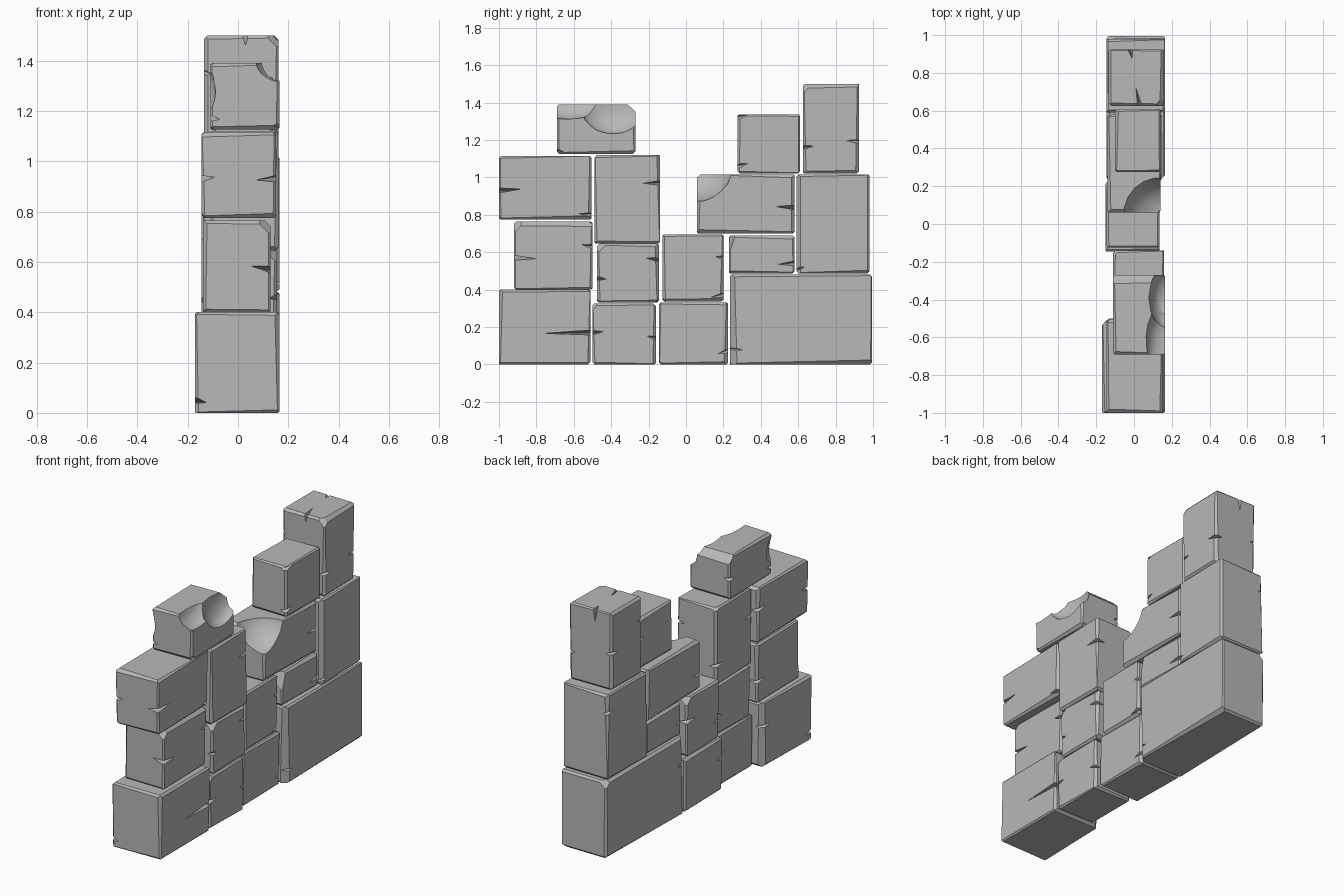
import bpy, bmesh, random
from mathutils import Vector, Matrix, Euler
from itertools import product

random.seed(4)
if "Cube" in bpy.data.objects:
    bpy.data.objects.remove(bpy.data.objects["Cube"])

stone_grey = bpy.data.materials.new("stone grey")
stone_grey.use_nodes = True
stone_grey.diffuse_color = (0.48, 0.48, 0.48, 1)
stone_grey.node_tree.nodes["Principled BSDF"].inputs["Base Color"].default_value = (0.48, 0.48, 0.48, 1)


def make_object(name, bm):
    bmesh.ops.recalc_face_normals(bm, faces=bm.faces)
    mesh = bpy.data.meshes.new(name)
    bm.to_mesh(mesh)
    bm.free()
    obj = bpy.data.objects.new(name, mesh)
    bpy.context.collection.objects.link(obj)
    return obj


def slice_off(bm, point, normal):
    """Cut away everything beyond a plane and cap the hole."""
    geom = bm.verts[:] + bm.edges[:] + bm.faces[:]
    cut = bmesh.ops.bisect_plane(bm, geom=geom, plane_co=point, plane_no=normal, clear_outer=True)
    edges = [e for e in cut["geom_cut"] if isinstance(e, bmesh.types.BMEdge)]
    if len(edges) > 2:
        bmesh.ops.contextual_create(bm, geom=edges)


def add_crack(bm, at, radii, tilt):
    """Thin eight-sided splinter used to split an edge."""
    turn = Euler(tilt).to_matrix()
    verts = []
    for axis in range(3):
        for sign in (-1, 1):
            tip = Vector((0, 0, 0))
            tip[axis] = sign * radii[axis]
            verts.append(bm.verts.new(Vector(at) + turn @ tip))
    bmesh.ops.convex_hull(bm, input=verts)


def add_gouge(bm, at, radii):
    """Rounded lump used to scoop out a broken corner."""
    lump = bmesh.ops.create_icosphere(bm, subdivisions=3, radius=1,
                                      matrix=Matrix.LocRotScale(Vector(at), None, Vector(radii)))
    for v in lump["verts"]:
        v.co += Vector([random.uniform(-0.003, 0.003) for _ in range(3)])


def subtract(obj, bm):
    cutter = make_object("cutter", bm)
    cutter.hide_render = True
    mod = obj.modifiers.new("cut", "BOOLEAN")
    mod.operation, mod.solver, mod.object = "DIFFERENCE", "EXACT", cutter
    bpy.context.view_layer.update()
    graph = bpy.context.evaluated_depsgraph_get()
    result = bpy.data.meshes.new_from_object(obj.evaluated_get(graph))
    obj.modifiers.clear()
    obj.data = result
    bpy.data.objects.remove(cutter)


def stone(name, x, y, z, cracks=(), chips=(), gouges=()):
    """Chiselled block. cracks: (x side, y side, height, length);
    chips: (direction, depth); gouges: (centre, radii)."""
    low, high = Vector((x[0], y[0], z[0])), Vector((x[1], y[1], z[1]))
    mid, half = (low + high) / 2, (high - low) / 2
    bm = bmesh.new()
    bmesh.ops.create_cube(bm, size=2, matrix=Matrix.LocRotScale(mid, None, half))

    # Uneven chamfer on all twelve edges
    edge_cuts = [(d, random.uniform(0.005, 0.011))
                 for d in product((-1, 0, 1), repeat=3) if d.count(0) == 1]
    for direction, depth in edge_cuts + list(chips):
        d = Vector(direction)
        side = Vector([(c > 0) - (c < 0) for c in d])
        wobble = Vector([random.uniform(-0.025, 0.025) for _ in range(3)])
        corner = mid + Vector([h * s for h, s in zip(half, side)])
        normal = (d.normalized() + wobble).normalized()
        slice_off(bm, corner - d.normalized() * depth, normal)
    obj = make_object(name, bm)

    # Splits that open on the upright edges
    if cracks:
        cut = bmesh.new()
        for sx, sy, height, length in cracks:
            at = (mid.x + sx * half.x, mid.y + sy * half.y, height)
            tilt = (random.uniform(-0.25, 0.25), random.uniform(-0.2, 0.2), 0)
            add_crack(cut, at, (length * 0.65, length, 0.013), tilt)
        subtract(obj, cut)
    for centre, radii in gouges:
        cut = bmesh.new()
        add_gouge(cut, centre, radii)
        subtract(obj, cut)

    obj.data.materials.clear()
    obj.data.materials.append(stone_grey)
    bpy.ops.object.select_all(action="DESELECT")
    bpy.context.view_layer.objects.active = obj
    obj.select_set(True)
    bpy.ops.object.shade_smooth_by_angle(angle=0.4)
    return obj


# Bottom course, front to back
stone("base_front_stone", (-0.17, 0.165), (-1, -0.51), (0, 0.4),
      [(1, 1, 0.17, 0.25), (-1, -1, 0.05, 0.07), (-1, 1, 0.25, 0.08)], [((-1, 1, 0), 0.02)])
stone("base_second_stone", (-0.11, 0.155), (-0.5, -0.16), (0, 0.325),
      [(1, -1, 0.17, 0.06), (1, 1, 0.14, 0.05), (-1, 1, 0.2, 0.07)], [((1, -1, 1), 0.02)])
stone("base_third_stone", (-0.15, 0.135), (-0.145, 0.225), (0, 0.33),
      [(1, 1, 0.07, 0.06), (-1, -1, 0.2, 0.06)])
stone("base_back_stone", (-0.145, 0.165), (0.235, 0.995), (0, 0.48),
      [(1, -1, 0.08, 0.07), (-1, -1, 0.3, 0.06)], [((1, -1, 0), 0.022), ((-1, 1, 1), 0.03)])

# Middle course
stone("middle_front_stone", (-0.14, 0.13), (-0.92, -0.5), (0.4, 0.765),
      [(1, -1, 0.57, 0.12), (1, 1, 0.63, 0.06), (-1, 1, 0.53, 0.08)],
      [((1, -1, 1), 0.035), ((1, 0, 1), 0.018)])
stone("middle_second_stone", (-0.11, 0.155), (-0.475, -0.145), (0.33, 0.645),
      [(1, -1, 0.46, 0.05), (1, 1, 0.56, 0.07), (-1, 1, 0.45, 0.06)],
      [((1, -1, 1), 0.03)])
stone("middle_third_stone", (-0.145, 0.135), (-0.125, 0.2), (0.335, 0.695),
      [(1, 1, 0.37, 0.07), (1, 1, 0.57, 0.04), (-1, 1, 0.55, 0.09), (-1, -1, 0.45, 0.06)],
      [((-1, 1, 1), 0.03)])
stone("middle_thin_stone", (-0.13, 0.145), (0.23, 0.58), (0.485, 0.69),
      [(1, 1, 0.54, 0.09), (-1, -1, 0.57, 0.06)], [((0.3, -1, 0.3), 0.03)])
stone("middle_back_stone", (-0.145, 0.165), (0.59, 0.98), (0.485, 1.015),
      [(1, -1, 0.51, 0.05), (-1, 1, 0.9, 0.05)], [((1, -1, 0), 0.016)])

# Upper course
stone("upper_front_stone", (-0.145, 0.15), (-1, -0.505), (0.775, 1.115),
      [(1, -1, 0.93, 0.12), (1, 1, 0.8, 0.07), (-1, -1, 0.93, 0.08), (-1, 1, 0.98, 0.08)])
stone("upper_second_stone", (-0.11, 0.16), (-0.49, -0.14), (0.645, 1.12),
      [(1, 1, 0.97, 0.09), (-1, 1, 0.76, 0.07), (-1, -1, 0.95, 0.07)], [((-1, 1, 1), 0.02)])
stone("upper_broken_stone", (-0.14, 0.14), (0.06, 0.58), (0.7, 1.015),
      [(1, 1, 0.84, 0.1), (-1, -1, 0.8, 0.08)], [],
      [((0.14, 0.05, 1.06), (0.2, 0.2, 0.19))])

# Loose stones on top
stone("top_middle_stone", (-0.1, 0.14), (0.275, 0.61), (1.02, 1.335),
      [(1, -1, 1.06, 0.06), (1, -1, 1.32, 0.06), (-1, 1, 1.2, 0.06)])
stone("top_back_stone", (-0.135, 0.16), (0.625, 0.925), (1.02, 1.5),
      [(1, -1, 1.16, 0.06), (1, 1, 1.19, 0.07), (-1, 1, 1.25, 0.06), (-1, -1, 1.35, 0.05)],
      [((1, -1, 1), 0.03), ((1, 0, 1), 0.014)])
stone("top_front_stone", (-0.11, 0.165), (-0.69, -0.27), (1.125, 1.39),
      [(-1, -1, 1.17, 0.06), (1, -1, 1.14, 0.04), (-1, 1, 1.25, 0.06)],
      [((0, 1, 1), 0.03)],
      [((0.16, -0.62, 1.42), (0.1, 0.2, 0.11)),
       ((0.17, -0.39, 1.38), (0.09, 0.17, 0.15)),
       ((-0.13, -0.69, 1.28), (0.04, 0.06, 0.09))])

# Splits running down from the top of the tallest stone
for at, radii in (((0.03, 0.625, 1.5), (0.012, 0.1, 0.04)),
                  ((-0.02, 0.925, 1.5), (0.012, 0.05, 0.08))):
    split = bmesh.new()
    add_crack(split, at, radii, (0, 0, 0.2))
    subtract(bpy.data.objects["top_back_stone"], split)
